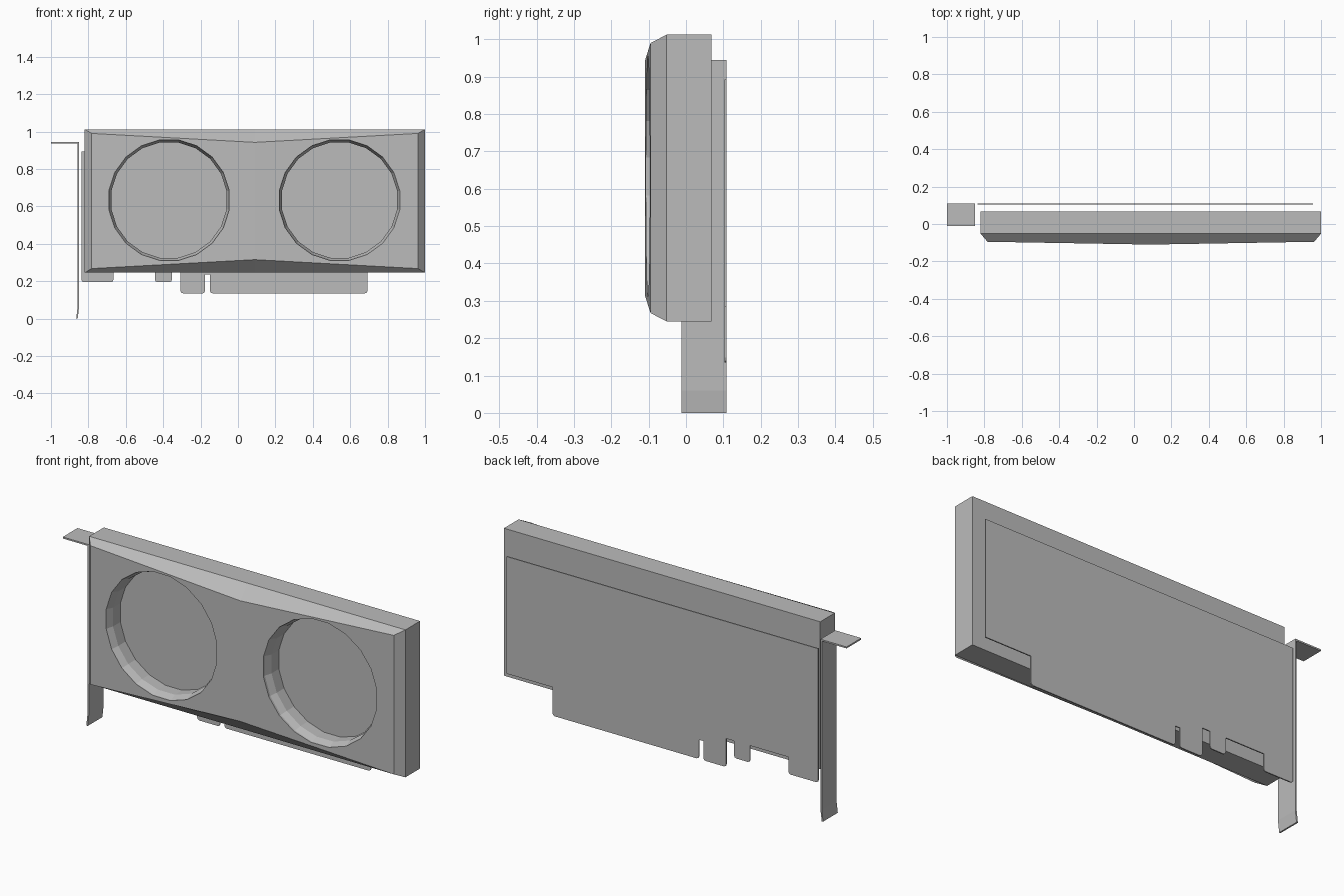
import bpy, bmesh, math
from mathutils import Vector

if "Cube" in bpy.data.objects:
    bpy.data.objects.remove(bpy.data.objects["Cube"], do_unlink=True)

GREY = (0.5, 0.5, 0.5, 1)
grey = bpy.data.materials.new("grey")
grey.use_nodes = True
grey.diffuse_color = GREY
grey.node_tree.nodes["Principled BSDF"].inputs["Base Color"].default_value = GREY


def make_object(name, bm):
    bmesh.ops.recalc_face_normals(bm, faces=bm.faces)
    mesh = bpy.data.meshes.new(name)
    bm.to_mesh(mesh)
    bm.free()
    mesh.materials.append(grey)
    obj = bpy.data.objects.new(name, mesh)
    bpy.context.collection.objects.link(obj)
    return obj


def extrude_profile(points, direction):
    """Solid made by sweeping a closed outline along a vector."""
    bm = bmesh.new()
    face = bm.faces.new([bm.verts.new(p) for p in points])
    new = bmesh.ops.extrude_face_region(bm, geom=[face], use_keep_orig=True)["geom"]
    moved = [v for v in new if isinstance(v, bmesh.types.BMVert)]
    bmesh.ops.translate(bm, verts=moved, vec=Vector(direction))
    return bm


def loft(bm, rings):
    """Join equal rings of points with quads and return the vertex rings."""
    loops = [[bm.verts.new(p) for p in ring] for ring in rings]
    for a, b in zip(loops, loops[1:]):
        for i in range(len(a)):
            j = (i + 1) % len(a)
            bm.faces.new((a[i], a[j], b[j], b[i]))
    return loops


# Shroud: box with chamfered front that swells to a shallow central ridge
LEFT, MID, RIGHT = -0.82, 0.09, 1.0
LOW, HIGH = 0.245, 1.012


def outline(inset, y, ridge_inset, ridge_y):
    l, r, b, t = LEFT + inset, RIGHT - inset, LOW + inset * 0.6, HIGH - inset * 0.6
    rb, rt = LOW + ridge_inset, HIGH - ridge_inset
    return [(l, y, b), (MID, ridge_y, rb), (r, y, b),
            (r, y, t), (MID, ridge_y, rt), (l, y, t)]


bm = bmesh.new()
back, _, front = loft(bm, [outline(0, 0.068, 0, 0.068),
                           outline(0, -0.052, 0, -0.052),
                           outline(0.037, -0.095, 0.07, -0.11)])
bm.faces.new(back)
for half in ((0, 1, 4, 5), (1, 2, 3, 4)):
    bm.faces.new([front[i] for i in half])
shroud = make_object("shroud", bm)

# Fan recesses: straight-walled wells with a tapered rim
SIDES = 20


def circle(cx, y, radius):
    angles = [2 * math.pi * (i + 0.5) / SIDES for i in range(SIDES)]
    return [(cx + radius * math.cos(a), y, 0.633 + radius * math.sin(a)) for a in angles]


bm = bmesh.new()
for cx in (-0.369, 0.543):
    rings = loft(bm, [circle(cx, y, r) for y, r in
                      ((-0.2, 0.326), (-0.095, 0.326), (-0.06, 0.312), (0, 0.312))])
    bm.faces.new(rings[0])
    bm.faces.new(rings[-1])
cutter = make_object("fan_well_cutter", bm)
cutter.hide_render = True

cut = shroud.modifiers.new("fan_wells", 'BOOLEAN')
cut.operation, cut.solver, cut.object = 'DIFFERENCE', 'EXACT', cutter
bpy.context.view_layer.update()
result = bpy.data.meshes.new_from_object(shroud.evaluated_get(bpy.context.evaluated_depsgraph_get()))
shroud.modifiers.clear()
shroud.data = result
bpy.data.objects.remove(cutter, do_unlink=True)

# Circuit board: thin plate with connector tabs along the lower edge
SLOT, STEP = 0.235, 0.283
tabs = [(-0.837, -0.666, 0.195, STEP), (-0.444, -0.353, 0.195, STEP),
        (-0.307, -0.176, 0.135, SLOT), (-0.15, 0.692, 0.135, STEP)]
edge = [(-0.837, 0.892)]
level = None
for x0, x1, bottom, notch in tabs:
    if level is not None:
        edge.append((x0, level))
    edge += [(x0, bottom), (x1, bottom), (x1, notch)]
    level = notch
edge += [(0.957, STEP), (0.957, 0.892)]
bm = extrude_profile([(x, 0.103, z) for x, z in edge], (0, 0.006, 0))
corners = [e for e in bm.edges
           if abs(e.verts[0].co.y - e.verts[1].co.y) > 0.004 and e.verts[0].co.z < 0.2]
bmesh.ops.bevel(bm, geom=corners, offset=0.013, segments=2, profile=0.5, affect='EDGES')
make_object("circuit_board", bm)

# Mounting bracket: folded strip with a top flange and a slightly bent foot
bracket = [(-1, 0.945), (-0.85, 0.945), (-0.85, 0.06), (-0.857, 0),
           (-0.865, 0), (-0.858, 0.06), (-0.858, 0.937), (-1, 0.937)]
make_object("mounting_bracket",
            extrude_profile([(x, -0.012, z) for x, z in bracket], (0, 0.121, 0)))
